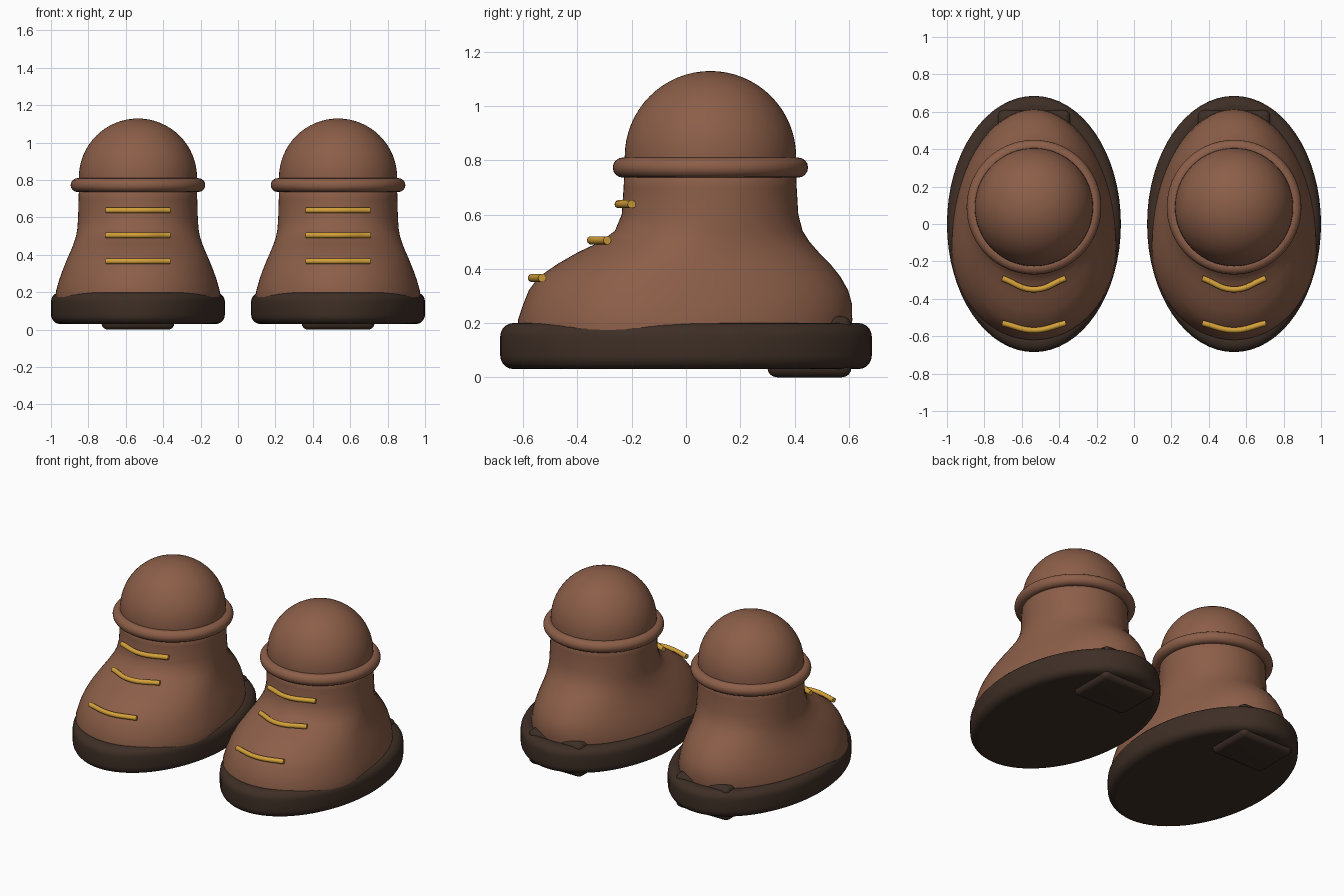
import bpy, bmesh, math

if "Cube" in bpy.data.objects:
    bpy.data.objects.remove(bpy.data.objects["Cube"])


def material(name, rgb):
    m = bpy.data.materials.new(name)
    m.diffuse_color = (*rgb, 1)
    m.use_nodes = True
    m.node_tree.nodes["Principled BSDF"].inputs["Base Color"].default_value = m.diffuse_color
    return m


LEATHER = material("brown leather", (0.26, 0.112, 0.065))
RUBBER = material("dark rubber", (0.048, 0.028, 0.019))
GOLD = material("gold lace", (0.65, 0.35, 0.04))
SEG = 64


def finish(name, bm, mat, smooth=True):
    bmesh.ops.recalc_face_normals(bm, faces=bm.faces)
    me = bpy.data.meshes.new(name)
    bm.to_mesh(me)
    bm.free()
    me.materials.append(mat)
    for p in me.polygons:
        p.use_smooth = smooth
    ob = bpy.data.objects.new(name, me)
    bpy.context.collection.objects.link(ob)
    return ob


def loft(name, cx, rings, mat):
    """Rings are (z, half width, front y, back y, y of the widest point)."""
    bm = bmesh.new()
    loops = []
    for z, w, front, back, mid in rings:
        loop = []
        for i in range(SEG):
            a = 2 * math.pi * i / SEG
            s = math.sin(a)
            y = mid + s * (back - mid if s > 0 else mid - front)
            loop.append(bm.verts.new((cx + w * math.cos(a), y, z)))
        loops.append(loop)
    for lo, hi in zip(loops, loops[1:]):
        for i in range(SEG):
            j = (i + 1) % SEG
            bm.faces.new((lo[i], lo[j], hi[j], hi[i]))
    bm.faces.new(loops[0][::-1])
    bm.faces.new(loops[-1])
    return finish(name, bm, mat)


def sole(side, cx):
    # Oval slab with rounded rims
    r, rings = 0.05, []
    for z0, start in ((0.08, -90), (0.15, 0)):
        for k in range(6):
            a = math.radians(start + 18 * k)
            inset = r * (1 - math.cos(a))
            ly = 0.685 - inset
            rings.append((z0 + r * math.sin(a), 0.465 - inset, -ly, ly, 0))
    ob = loft(side + "_sole", cx, rings, RUBBER)
    for p in ob.data.polygons:
        if len(p.vertices) > 4:
            p.use_smooth = False


def heel(side, cx):
    # Rounded block running through the back of the sole
    bm = bmesh.new()
    bmesh.ops.create_cube(bm, size=1)
    for v in bm.verts:
        v.co = (cx + v.co.x * 0.39, 0.455 + v.co.y * 0.31, 0.1125 + v.co.z * 0.225)
    ob = finish(side + "_heel", bm, RUBBER)
    bev = ob.modifiers.new("round", "BEVEL")
    bev.width, bev.segments = 0.035, 4


def upper(side, cx):
    # Foot and ankle: wide toe narrowing to a round shaft
    loft(side + "_upper", cx, [
        (0.10, 0.435, -0.60, 0.59, -0.12),
        (0.16, 0.442, -0.62, 0.605, -0.12),
        (0.21, 0.437, -0.62, 0.613, -0.12),
        (0.27, 0.42, -0.60, 0.612, -0.12),
        (0.32, 0.402, -0.58, 0.598, -0.11),
        (0.37, 0.382, -0.543, 0.57, -0.09),
        (0.42, 0.36, -0.47, 0.53, -0.05),
        (0.46, 0.344, -0.40, 0.49, 0.0),
        (0.50, 0.331, -0.315, 0.455, 0.04),
        (0.54, 0.324, -0.262, 0.43, 0.07),
        (0.60, 0.32, -0.237, 0.414, 0.09),
        (0.70, 0.317, -0.23, 0.408, 0.09),
        (0.80, 0.315, -0.225, 0.405, 0.09)], LEATHER)


def dome(side, cx):
    # Rounded top
    bm = bmesh.new()
    bmesh.ops.create_uvsphere(bm, u_segments=SEG, v_segments=32, radius=0.316)
    for v in bm.verts:
        v.co.x += cx
        v.co.y += 0.09
        v.co.z += 0.813
    finish(side + "_dome", bm, LEATHER)


def collar(side, cx):
    bpy.ops.mesh.primitive_torus_add(
        major_radius=0.323, minor_radius=0.037, major_segments=SEG,
        minor_segments=16, location=(cx, 0.09, 0.773))
    ob = bpy.context.object
    ob.name = side + "_collar"
    ob.data.materials.append(LEATHER)
    bpy.ops.object.shade_smooth()


def lace(name, cx, z, end, mid):
    # Bowed tube across the front
    cu = bpy.data.curves.new(name, "CURVE")
    cu.dimensions = "3D"
    cu.bevel_depth, cu.bevel_resolution = 0.0155, 3
    cu.use_fill_caps = True
    sp = cu.splines.new("BEZIER")
    sp.bezier_points.add(2)
    for p, (x, y) in zip(sp.bezier_points, ((-0.17, end), (0, mid), (0.17, end))):
        p.co = (cx + x, y, z)
        p.handle_left_type = p.handle_right_type = "AUTO"
    cu.materials.append(GOLD)
    bpy.context.collection.objects.link(bpy.data.objects.new(name, cu))


for side, cx in (("left", -0.535), ("right", 0.535)):
    sole(side, cx)
    heel(side, cx)
    upper(side, cx)
    dome(side, cx)
    collar(side, cx)
    for i, (z, end, mid) in enumerate(((0.366, -0.53, -0.568),
                                       (0.505, -0.29, -0.35),
                                       (0.638, -0.20, -0.248))):
        lace(f"{side}_lace_{i + 1}", cx, z, end, mid)
